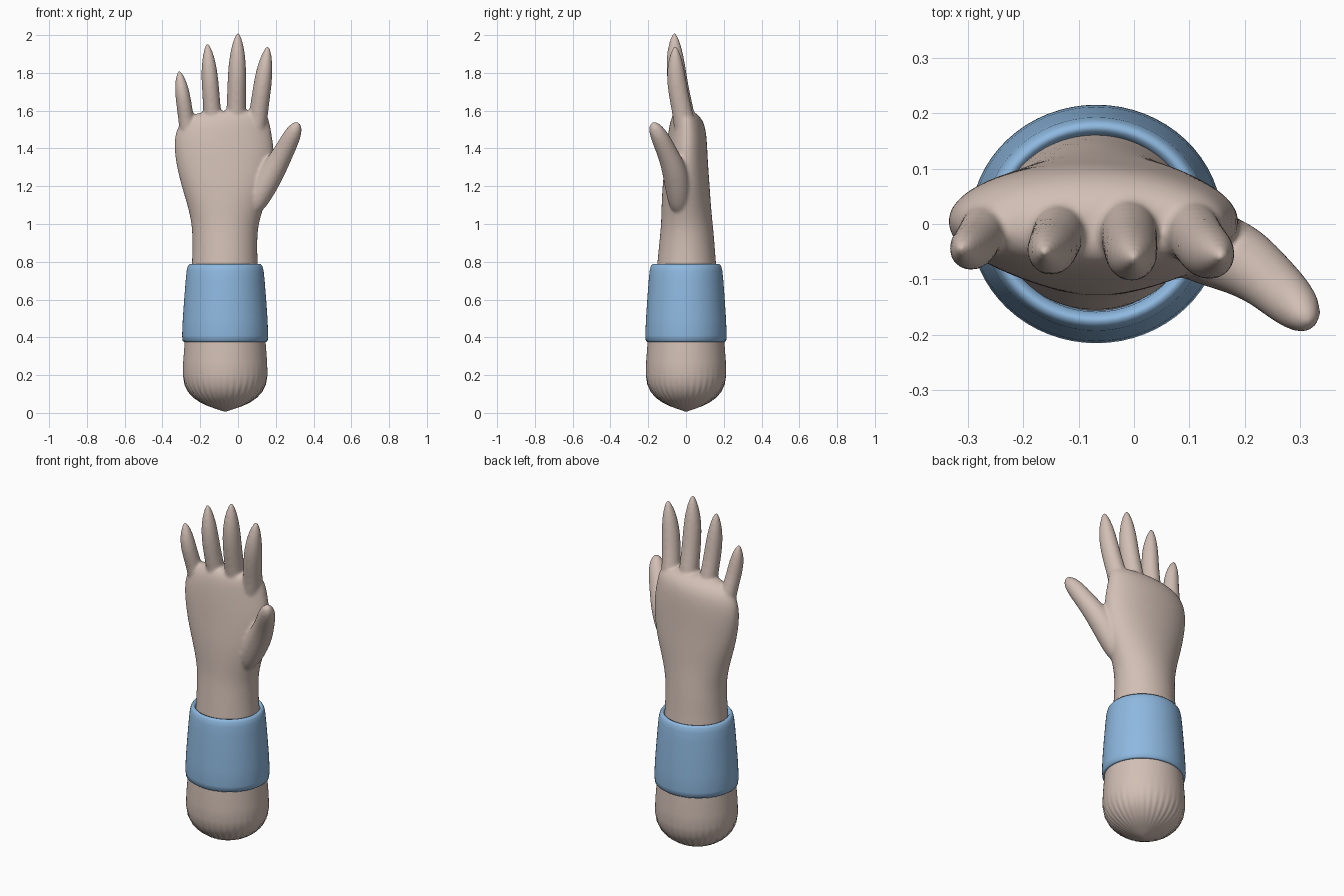
import bpy, bmesh
from math import sin, cos, pi
from mathutils import Vector

default = bpy.data.objects.get("Cube")
if default:
    bpy.data.objects.remove(default, do_unlink=True)

UP = Vector((0, 0, 1))
ARM_X = -0.068


def material(name, rgb):
    m = bpy.data.materials.new(name)
    m.use_nodes = True
    m.diffuse_color = (*rgb, 1)
    m.node_tree.nodes["Principled BSDF"].inputs["Base Color"].default_value = (*rgb, 1)
    return m


def loft(bm, rings, axis=UP, sides=24, closed=False, rib=None):
    """Skin elliptical rings (centre, rx, ry) set square to the axis."""
    turn = UP.rotation_difference(axis)
    loops = []
    for centre, rx, ry in rings:
        loop = []
        for i in range(sides):
            a = 2 * pi * i / sides
            k = rib(a, centre.z) if rib else 1
            loop.append(bm.verts.new(centre + turn @ Vector((rx * k * cos(a), ry * k * sin(a), 0))))
        loops.append(loop)
    pairs = list(zip(loops, loops[1:]))
    if closed:
        pairs.append((loops[-1], loops[0]))
    else:
        bm.faces.new(reversed(loops[0]))
        bm.faces.new(loops[-1])
    for low, high in pairs:
        for i in range(sides):
            j = (i + 1) % sides
            bm.faces.new((low[i], low[j], high[j], high[i]))


def finish(bm, name, mat):
    bmesh.ops.recalc_face_normals(bm, faces=bm.faces)
    for f in bm.faces:
        f.smooth = True
    mesh = bpy.data.meshes.new(name)
    bm.to_mesh(mesh)
    bm.free()
    mesh.materials.append(mat)
    ob = bpy.data.objects.new(name, mesh)
    bpy.context.collection.objects.link(ob)
    return ob


skin = material("skin beige", (0.64, 0.52, 0.46))
blue = material("cuff blue", (0.27, 0.48, 0.74))

# Hand: wrist and palm from left, right, front and back limits at each height
palm = [
    (0.60, -.26, .12, -.17, .18), (0.80, -.242, .103, -.152, .158),
    (0.92, -.242, .102, -.14, .15), (1.0, -.245, .108, -.132, .142),
    (1.1, -.268, .14, -.13, .132), (1.2, -.30, .175, -.125, .126),
    (1.3, -.325, .19, -.115, .118), (1.4, -.34, .192, -.105, .113),
    (1.48, -.335, .178, -.095, .108), (1.54, -.305, .168, -.085, .095),
    (1.58, -.25, .155, -.07, .065), (1.6, -.15, .10, -.05, .03),
]
hand = bmesh.new()
loft(hand, [(Vector(((x0 + x1) / 2, (y0 + y1) / 2, z)), (x1 - x0) / 2, (y1 - y0) / 2)
            for z, x0, x1, y0, y1 in palm], sides=32)

# Fingers: base, tip, radius
taper = [(-.35, 1.0), (-.15, 1.1), (.05, 1.03), (.3, 1), (.5, .98), (.7, .86),
         (.86, .6), (.96, .32), (1.01, .1)]
fingers = [
    ((-.272, -.01, 1.54), (-.312, -.045, 1.81), .041),
    ((-.135, -.012, 1.57), (-.162, -.05, 1.955), .046),
    ((-.01, -.012, 1.59), (.0, -.062, 2.01), .05),
    ((.105, -.012, 1.56), (.158, -.058, 1.94), .049),
]
for base, tip, r in fingers:
    base, tip = Vector(base), Vector(tip)
    rings = []
    for t, k in taper:
        c = base.lerp(tip, t)
        c.y -= .014 * sin(pi * max(0, min(t, 1)))
        rings.append((c, r * k, r * k * 1.08))
    loft(hand, rings, tip - base)

# Thumb, growing out of the palm edge
thumb = [(.07, -.03, 1.06, .05), (.13, -.04, 1.19, .072), (.19, -.062, 1.29, .066),
         (.236, -.095, 1.37, .055), (.272, -.128, 1.44, .051), (.298, -.153, 1.49, .043),
         (.312, -.168, 1.52, .03), (.32, -.176, 1.537, .01)]
loft(hand, [(Vector((x, y, z)), r, r) for x, y, z, r in thumb], Vector((.2, -.12, .35)))

hand_ob = finish(hand, "hand", skin)
sub = hand_ob.modifiers.new("round", 'SUBSURF')
sub.levels = sub.render_levels = 2
fuse = hand_ob.modifiers.new("fuse", 'REMESH')
fuse.mode = 'VOXEL'
fuse.voxel_size = 0.008
fuse.use_smooth_shade = True
blend = hand_ob.modifiers.new("blend", 'SMOOTH')
blend.factor = 0.5
blend.iterations = 8

# Forearm end with gathered pleats underneath
stump = [(.008, .008), (.022, .05), (.036, .09), (.055, .13), (.08, .165), (.11, .193),
         (.15, .214), (.2, .224), (.27, .222), (.4, .212), (.65, .19)]


def pleat(a, z):
    return 1 + .018 * cos(36 * a) * max(0, 1 - abs(z - .09) / .11)


bm = bmesh.new()
loft(bm, [(Vector((ARM_X, 0, z)), r, r * .95) for z, r in stump], sides=144, rib=pleat)
finish(bm, "forearm", skin)

# Cuff: rounded outer wall, folded over to an inner wall
cuff = [(.385, .205), (.375, .216), (.381, .225), (.41, .228), (.5, .224), (.6, .217),
        (.7, .209), (.75, .204), (.775, .198), (.788, .188), (.785, .178), (.765, .168),
        (.7, .165), (.5, .185)]
bm = bmesh.new()
loft(bm, [(Vector((ARM_X, 0, z)), r, r * .945) for z, r in cuff], sides=64, closed=True)
finish(bm, "cuff", blue)
